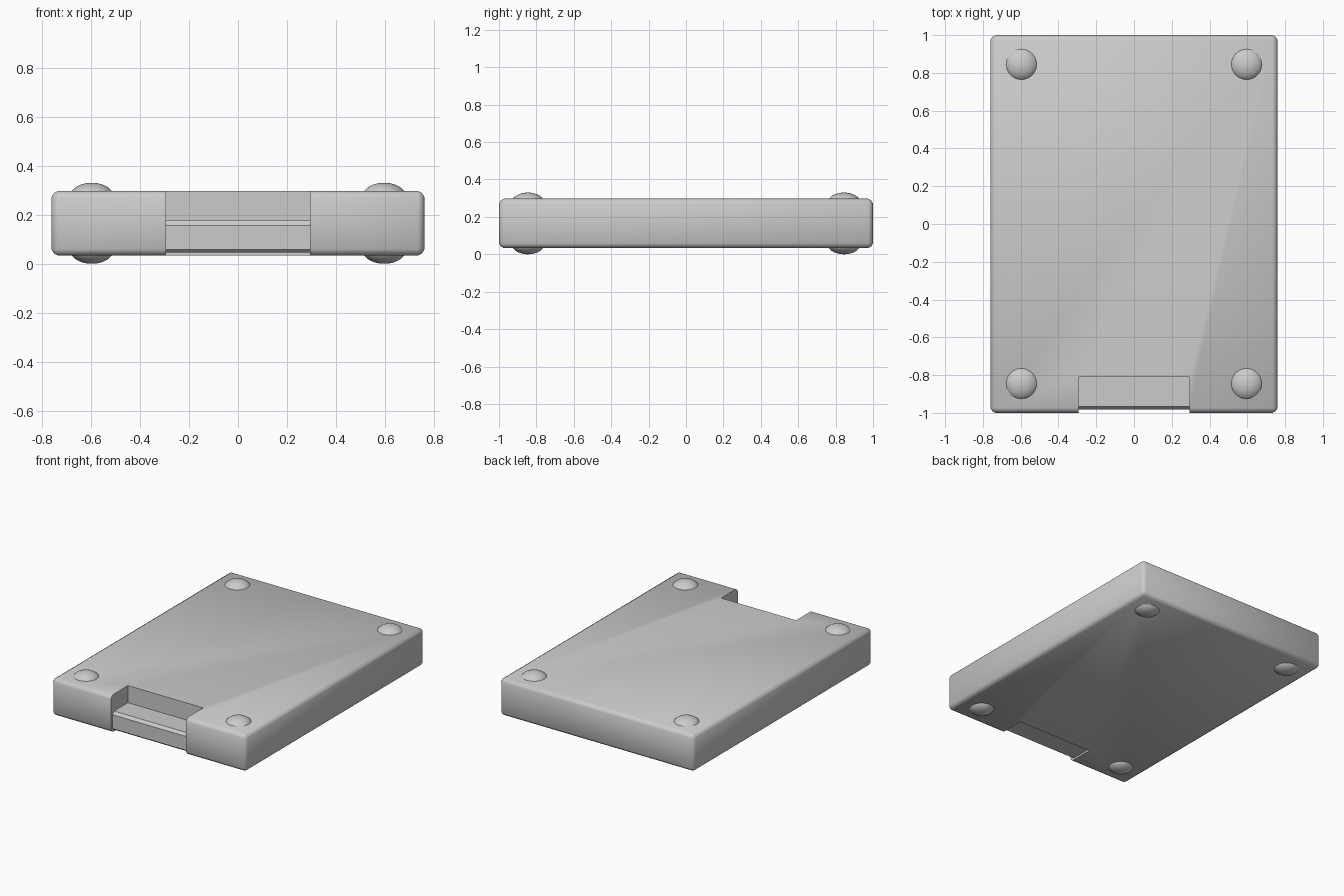
import bpy, bmesh
from math import radians

if "Cube" in bpy.data.objects:
    bpy.data.objects.remove(bpy.data.objects["Cube"])

Z0, Z1 = 0.033, 0.297          # underside and top of the case


def finish(bm, name, angle=None):
    """Turn a bmesh into an object, smooth-shaded if an angle is given."""
    bmesh.ops.recalc_face_normals(bm, faces=bm.faces)
    mesh = bpy.data.meshes.new(name)
    bm.to_mesh(mesh)
    bm.free()
    ob = bpy.data.objects.new(name, mesh)
    bpy.context.collection.objects.link(ob)
    if angle:
        smooth(ob, angle)
    return ob


def smooth(ob, angle):
    bpy.ops.object.select_all(action='DESELECT')
    ob.select_set(True)
    bpy.context.view_layer.objects.active = ob
    bpy.ops.object.shade_smooth_by_angle(angle=radians(angle))


def box(name, lo, hi, bevel=0):
    bm = bmesh.new()
    bmesh.ops.create_cube(bm, size=1)
    for v in bm.verts:
        v.co = [(a + b) / 2 + c * (b - a) for a, b, c in zip(lo, hi, v.co)]
    if bevel:
        bmesh.ops.bevel(bm, geom=bm.edges[:], offset=bevel, segments=2,
                        profile=0.4, affect='EDGES')
    return finish(bm, name)


# Case: bevelled slab with a notch cut through its front edge
case = box("case", (-0.76, -1, Z0), (0.76, 1, Z1), 0.026)
cutter = box("notch_cutter", (-0.294, -1.2, -0.2), (0.294, -0.81, 0.6))
cutter.hide_render = True
cut = case.modifiers.new("notch", 'BOOLEAN')
cut.object, cut.operation, cut.solver = cutter, 'DIFFERENCE', 'EXACT'
bpy.context.view_layer.objects.active = case
bpy.ops.object.modifier_apply(modifier=cut.name)
bpy.data.objects.remove(cutter)
smooth(case, 50)

# Connector: chamfered bar filling the lower part of the notch (y, z profile)
profile = [(-0.81, 0.176), (-0.965, 0.176), (-0.981, 0.156),
           (-0.981, 0.058), (-0.967, 0.046), (-0.81, 0.046)]
bm = bmesh.new()
face = bm.faces.new([bm.verts.new((-0.294, y, z)) for y, z in profile])
ext = bmesh.ops.extrude_face_region(bm, geom=[face])
bmesh.ops.translate(bm, vec=(0.588, 0, 0),
                    verts=[g for g in ext['geom'] if isinstance(g, bmesh.types.BMVert)])
finish(bm, "connector")


# Feet: shallow domes near each corner, above and below
def foot(name, x, y, z, up):
    bm = bmesh.new()
    bmesh.ops.create_uvsphere(bm, u_segments=32, v_segments=24, radius=1)
    for v in bm.verts:
        v.co = (x + 0.088 * v.co.x, y + 0.088 * v.co.y,
                z + up * (0.055 * v.co.z - 0.022))
    bmesh.ops.bisect_plane(bm, geom=bm.verts[:] + bm.edges[:] + bm.faces[:],
                           plane_co=(0, 0, z), plane_no=(0, 0, up),
                           clear_inner=True)
    finish(bm, name, 40)


for sx in (-1, 1):
    for sy in (-1, 1):
        foot("top_foot", sx * 0.596, sy * 0.845, Z1, 1)
        foot("bottom_foot", sx * 0.596, sy * 0.845, Z0, -1)
